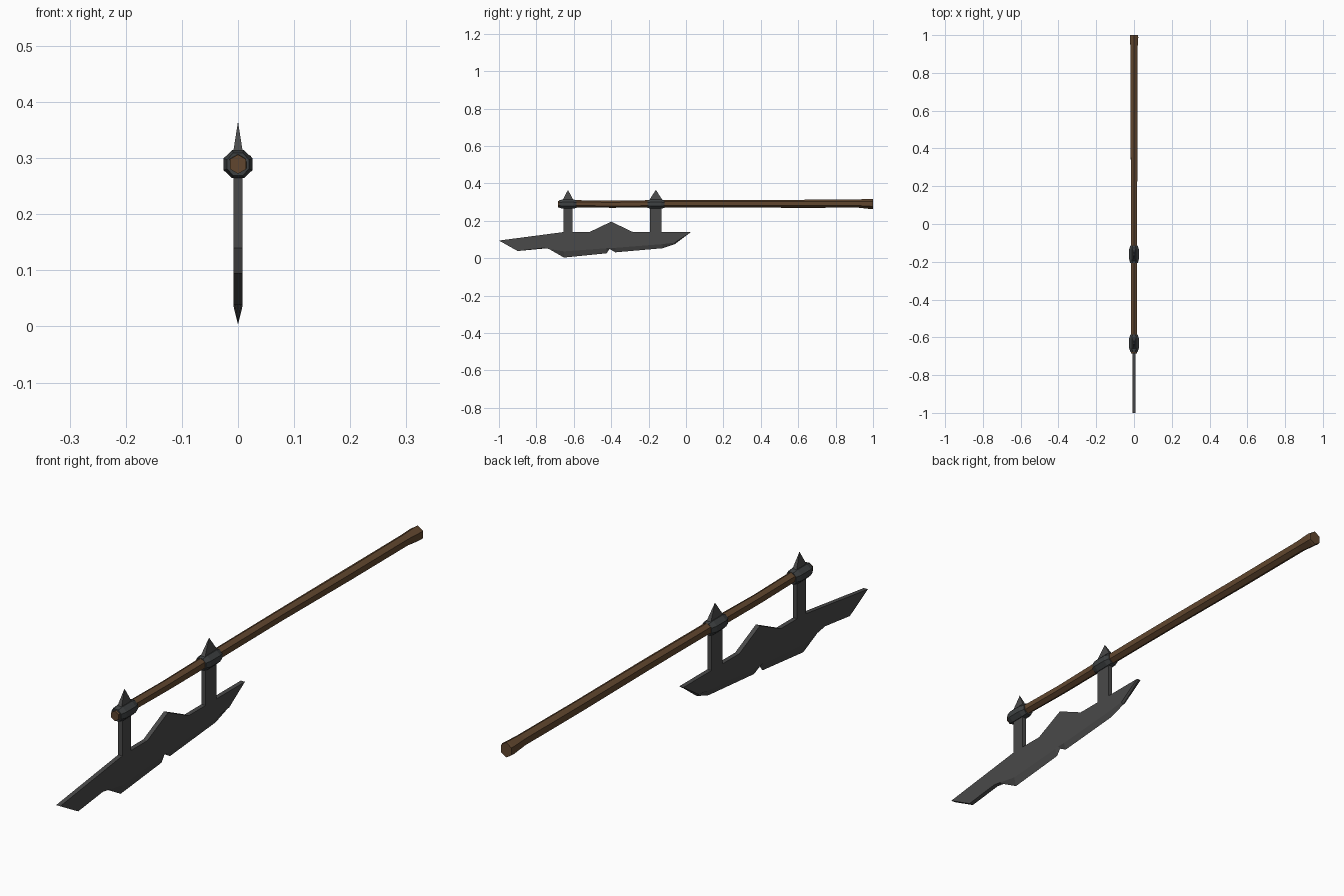
import bpy, bmesh, math, random

if "Cube" in bpy.data.objects:
    bpy.data.objects.remove(bpy.data.objects["Cube"])

random.seed(4)


def material(name, rgb):
    m = bpy.data.materials.new(name)
    m.diffuse_color = (*rgb, 1)
    m.use_nodes = True
    m.node_tree.nodes["Principled BSDF"].inputs["Base Color"].default_value = m.diffuse_color
    return m


STEEL = material("dark steel", (0.068, 0.068, 0.068))
IRON = material("blackened iron", (0.048, 0.053, 0.055))
WOOD = material("brown wood", (0.12, 0.062, 0.028))


def finish(name, bm, mat):
    bmesh.ops.recalc_face_normals(bm, faces=bm.faces[:])
    me = bpy.data.meshes.new(name)
    bm.to_mesh(me)
    bm.free()
    me.materials.append(mat)
    ob = bpy.data.objects.new(name, me)
    bpy.context.collection.objects.link(ob)
    return ob


def plate(name, points, half, mat):
    """Flat plate in the YZ plane; each point is (y, z, height of the edge grind)."""
    bm = bmesh.new()
    left = [bm.verts.new((-half, y, z + r)) for y, z, r in points]
    mid = [bm.verts.new((0, y, z)) for y, z, r in points]
    right = [bm.verts.new((half, y, z + r)) for y, z, r in points]
    n = len(points)
    for i in range(n):
        j = (i + 1) % n
        bm.faces.new((left[i], mid[i], mid[j], left[j]))
        bm.faces.new((right[i], mid[i], mid[j], right[j]))
    caps = [bm.faces.new(left), bm.faces.new(right)]
    bmesh.ops.triangulate(bm, faces=caps)
    return finish(name, bm, mat)


def rod(name, rings, sides, mat, turn=0.0, jitter=0.0):
    """Faceted rod along Y; each ring is (y, z, x radius, z radius)."""
    bm = bmesh.new()
    loops = []
    for y, z, rx, rz in rings:
        loop = []
        for k in range(sides):
            a = turn + math.tau * k / sides
            s = 1 + random.uniform(-jitter, jitter)
            loop.append(bm.verts.new((rx * s * math.cos(a), y, z + rz * s * math.sin(a))))
        loops.append(loop)
    for a, b in zip(loops, loops[1:]):
        for k in range(sides):
            m = (k + 1) % sides
            bm.faces.new((a[k], a[m], b[m], b[k]))
    bm.faces.new(loops[0])
    bm.faces.new(loops[-1])
    return finish(name, bm, mat)


# Blade with ground lower edge, raised hump and a chipped notch
plate("blade", [
    (-1.0, 0.094, 0), (-0.90, 0.038, 0), (-0.74, 0.053, 0.004),
    (-0.652, 0.003, 0.033), (-0.425, 0.026, 0.027), (-0.408, 0.049, 0.006),
    (-0.378, 0.031, 0.024), (-0.125, 0.053, 0.022), (-0.06, 0.075, 0.008),
    (0.027, 0.14, 0), (-0.285, 0.14, 0), (-0.40, 0.195, 0),
    (-0.515, 0.14, 0), (-0.65, 0.14, 0)], 0.008, STEEL)

# Wooden handle, roughly carved, flaring at the grip end
rod("handle", [
    (-0.685, 0.289, 0.017, 0.018), (-0.64, 0.291, 0.018, 0.019),
    (-0.40, 0.289, 0.018, 0.019), (-0.16, 0.291, 0.019, 0.020),
    (0.22, 0.292, 0.019, 0.021), (0.60, 0.291, 0.020, 0.022),
    (0.92, 0.292, 0.020, 0.022), (0.99, 0.290, 0.026, 0.027),
    (1.0, 0.290, 0.024, 0.026)], 6, WOOD, math.pi / 6, 0.06)

# Two mounts: post, collar and spike
for tag, y, w in (("front", -0.631, 0.024), ("rear", -0.161, 0.031)):
    plate(tag + "_post", [(y - w, 0.13, 0), (y + w, 0.13, 0),
                          (y + w, 0.275, 0), (y - w, 0.275, 0)], 0.008, STEEL)
    rod(tag + "_collar", [
        (y - 0.046, 0.289, 0.021, 0.022), (y - 0.026, 0.289, 0.028, 0.027),
        (y + 0.026, 0.289, 0.028, 0.027), (y + 0.046, 0.289, 0.021, 0.022)],
        8, IRON, math.pi / 8)
    bm = bmesh.new()
    base = [bm.verts.new((sx * 0.009, y + sy * (w + 0.006), 0.308))
            for sx, sy in ((-1, -1), (1, -1), (1, 1), (-1, 1))]
    tip = bm.verts.new((0, y, 0.365))
    bm.faces.new(base)
    for i in range(4):
        bm.faces.new((base[i], base[(i + 1) % 4], tip))
    finish(tag + "_spike", bm, STEEL)
